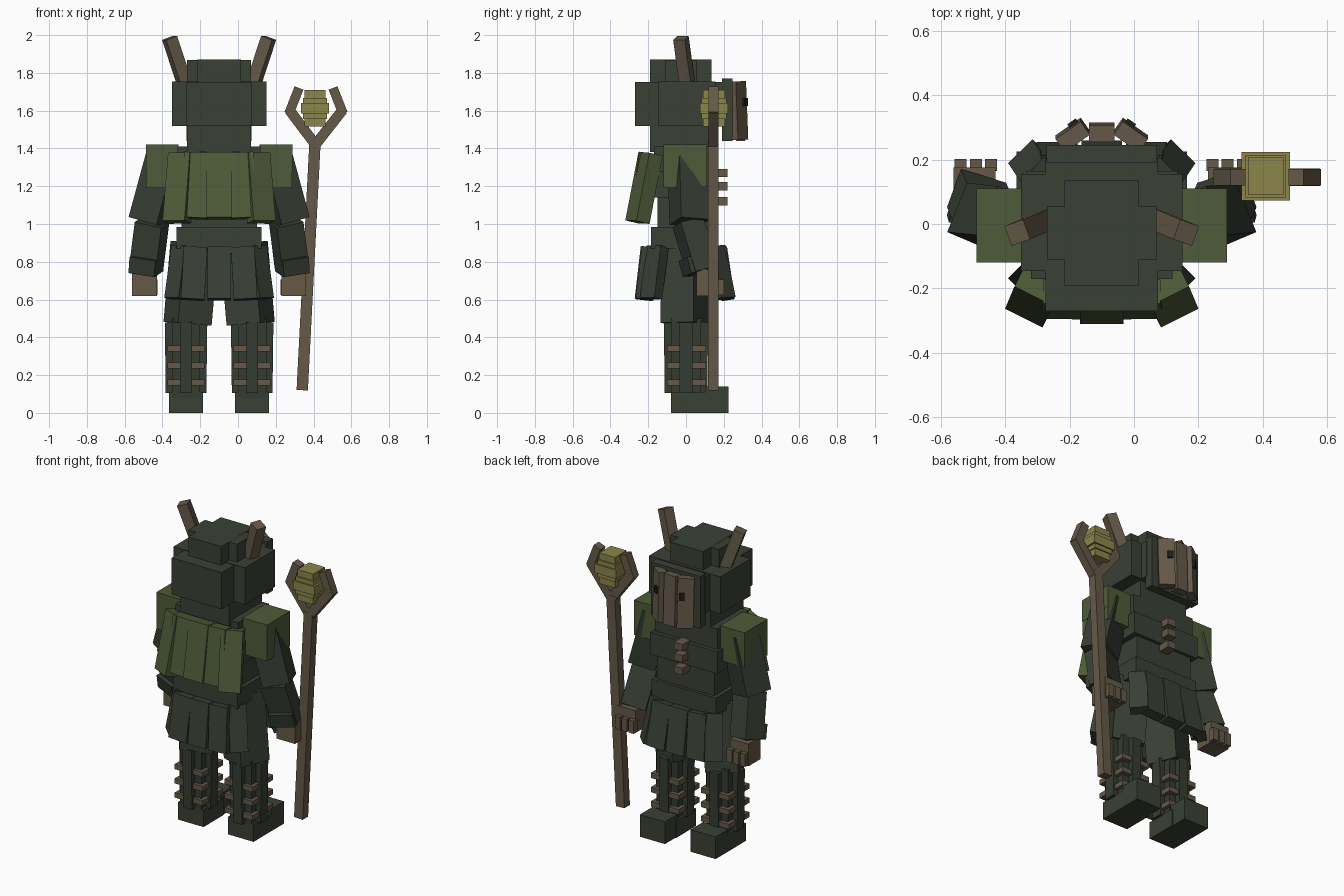
import bpy, math
from mathutils import Vector, Matrix, Euler

if "Cube" in bpy.data.objects:
    bpy.data.objects.remove(bpy.data.objects["Cube"])

CX = -0.1  # body centre line; the staff balances the other side


def material(name, rgb):
    m = bpy.data.materials.new(name)
    m.diffuse_color = (*rgb, 1)
    m.use_nodes = True
    m.node_tree.nodes["Principled BSDF"].inputs["Base Color"].default_value = m.diffuse_color
    return m


CLOTH = material("dark green cloth", (0.042, 0.052, 0.036))
DEEP = material("deep green cloth", (0.036, 0.045, 0.032))
MOSS = material("moss green", (0.078, 0.105, 0.040))
WOOD = material("brown wood", (0.130, 0.100, 0.066))
ORB = material("yellow orb", (0.260, 0.240, 0.070))
BLACK = material("dark eye", (0.012, 0.014, 0.011))

FACES = [(0, 3, 2, 1), (4, 5, 6, 7), (0, 1, 5, 4), (1, 2, 6, 5), (2, 3, 7, 6), (3, 0, 4, 7)]
CORNERS = [(-1, -1), (1, -1), (1, 1), (-1, 1)]


def box_at(name, matrix, size, mat):
    verts = [matrix @ Vector((x * size[0] / 2, y * size[1] / 2, z * size[2] / 2))
             for z in (-1, 1) for x, y in CORNERS]
    me = bpy.data.meshes.new(name)
    me.from_pydata(verts, [], FACES)
    me.materials.append(mat)
    ob = bpy.data.objects.new(name, me)
    bpy.context.collection.objects.link(ob)
    return ob


def span(name, x, y, z, mat):
    """Upright box from its ranges, x measured in world units."""
    c = [(a + b) / 2 for a, b in (x, y, z)]
    return box_at(name, Matrix.Translation(c), [b - a for a, b in (x, y, z)], mat)


def mid(name, half, y, z, mat):
    """Upright box centred on the body."""
    return span(name, (CX - half, CX + half), y, z, mat)


def side(name, s, u, y, z, mat):
    """Upright box on side s, u measured outward from the body centre."""
    return span(name, sorted((CX + s * u[0], CX + s * u[1])), y, z, mat)


def beam(name, p0, p1, w, d, mat, spin=0):
    """Box running from p0 to p1, with width w (x) and depth d (y)."""
    p0, p1 = Vector(p0), Vector(p1)
    v = (p1 - p0).normalized()
    yaw = Vector((math.cos(spin), math.sin(spin), 0))
    xa = (yaw - v * yaw.dot(v)).normalized()
    ya = v.cross(xa)
    m = Matrix((xa, ya, v)).transposed().to_4x4()
    m.translation = (p0 + p1) / 2
    return box_at(name, m, (w, d, (p1 - p0).length), mat)


# Hooded head
mid("hood_core", 0.175, (-0.27, 0.2), (1.52, 1.752), CLOTH)
mid("hood_sides", 0.25, (-0.145, 0.155), (1.52, 1.755), CLOTH)
mid("hood_crown", 0.115, (-0.19, 0.135), (1.74, 1.87), CLOTH)
mid("hood_crown_wide", 0.17, (-0.11, 0.055), (1.74, 1.869), CLOTH)
mid("hood_rim", 0.172, (0.19, 0.245), (1.44, 1.77), CLOTH)
mid("neck", 0.17, (-0.19, 0.14), (1.38, 1.53), CLOTH)

# Wooden mask with eyes
beam("mask_centre", (CX, 0.29, 1.44), (CX, 0.28, 1.755), 0.08, 0.05, WOOD)
for s in (-1, 1):
    a = -s * math.radians(35)
    beam("mask_plank", (CX + s * 0.09, 0.282, 1.445), (CX + s * 0.09, 0.27, 1.755), 0.095, 0.05, WOOD, a)
    box_at("mask_eye", Matrix.LocRotScale(Vector((CX + s * 0.085, 0.306, 1.645)), Euler((0, 0, a)), None),
           (0.032, 0.03, 0.042), BLACK)
    beam("horn", (CX + s * 0.185, 0.005, 1.75), (CX + s * 0.262, -0.027, 1.985),
         0.065, 0.065, WOOD, -s * math.radians(20))

# Torso
mid("upper_chest", 0.22, (-0.17, 0.14), (1.27, 1.41), CLOTH)
mid("chest", 0.235, (-0.2, 0.165), (1.14, 1.28), CLOTH)
mid("belly", 0.2, (-0.15, 0.145), (0.96, 1.16), CLOTH)
mid("waist", 0.225, (-0.185, 0.165), (0.87, 0.985), CLOTH)
for z in (1.12, 1.2, 1.27):
    mid("toggle", 0.03, (0.13, 0.22), (z - 0.022, z + 0.022), WOOD)

# Mossy cape on the back
for u in (-1, 0, 1):
    beam("cape_panel", (CX + u * 0.115, -0.21, 1.375), (CX + u * 0.13, -0.268 + 0.01 * abs(u), 1.03),
         0.135, 0.075 + 0.01 * (u == 0), MOSS)
for s in (-1, 1):
    beam("cape_corner", (CX + s * 0.195, -0.188, 1.37), (CX + s * 0.224, -0.257, 1.01),
         0.13, 0.08, MOSS, s * math.radians(27))

# Skirt panels, behind and in front
for f, top, low, d in ((-1, 0.19, 0.222, 0.09), (1, 0.18, 0.222, 0.065)):
    for u in (-1, 0, 1):
        beam("skirt_panel", (CX + u * 0.125, f * top, 0.875), (CX + u * 0.14, f * low, 0.60),
             0.125, d + 0.01 * (u == 0), CLOTH)
    for s in (-1, 1):
        beam("skirt_corner", (CX + s * 0.195, f * 0.15, 0.88), (CX + s * 0.232, f * (0.195 + 0.01 * f), 0.605),
             0.106, 0.06, CLOTH, -f * s * math.radians(45))

for s in (-1, 1):
    # Shoulder pad with a ragged hem
    side("shoulder_pad", s, (0.215, 0.388), (-0.12, 0.11), (1.28, 1.42), MOSS)
    for y0, y1, z in ((-0.12, -0.04, 1.19), (-0.04, 0.04, 1.25), (0.04, 0.11, 1.2)):
        side("pad_tatter", s, (0.22, 0.386), (y0, y1), (z, 1.3), MOSS)

    # Arm
    beam("upper_arm", (CX + s * 0.28, 0.01, 1.36), (CX + s * 0.375, 0.02, 1.01),
         0.165, 0.165, DEEP, s * math.radians(22))
    beam("forearm", (CX + s * 0.355, 0.01, 1.01), (CX + s * 0.388, 0.09, 0.75),
         0.15, 0.13, CLOTH, s * math.radians(20))
    beam("cuff", (CX + s * 0.382, 0.05, 0.83), (CX + s * 0.388, 0.072, 0.745),
         0.145, 0.145, DEEP, s * math.radians(20))

    # Hand with three fingers
    side("hand", s, (0.33, 0.46), (0.055, 0.175), (0.62, 0.76), WOOD)
    for i in range(3):
        u = 0.325 + i * 0.047
        side("finger", s, (u, u + 0.037), (0.165, 0.202), (0.625, 0.705), WOOD)

    # Leg
    beam("thigh", (CX + s * 0.13, -0.005, 0.9), (CX + s * 0.167, -0.008, 0.472),
         0.195, 0.19, CLOTH, -s * math.radians(24))
    side("shin", s, (0.1, 0.25), (-0.08, 0.08), (0.08, 0.5), DEEP)
    for z in (0.16, 0.25, 0.34):
        side("shin_band", s, (0.077, 0.273), (-0.1, 0.105), (z - 0.016, z + 0.016), WOOD)
    for dx, dy in ((1, 0), (-1, 0), (0, 1), (0, -1)):
        c = Vector((CX + s * 0.175 + dx * 0.085, dy * 0.09, 0))
        beam("shin_splint", c + Vector((0, 0, 0.105)), c + Vector((dx * 0.005, dy * 0.005, 0.48)),
             0.045 if dx else 0.062, 0.045 if dy else 0.07, DEEP)

    # Boot
    side("boot_heel", s, (0.085, 0.265), (-0.08, 0.12), (0, 0.11), CLOTH)
    side("boot_toe", s, (0.09, 0.265), (0.1, 0.225), (0, 0.14), CLOTH)

# Forked staff with an orb
SY = 0.145
beam("staff_shaft", (0.34, SY, 0.12), (0.408, SY, 1.44), 0.06, 0.055, WOOD)
for s in (-1, 1):
    beam("staff_fork", (0.41, SY, 1.42), (0.413 + s * 0.142, SY, 1.605), 0.055, 0.053, WOOD)
    beam("staff_tip", (0.413 + s * 0.143, SY, 1.585), (0.413 + s * 0.09, SY, 1.72), 0.05, 0.052, WOOD)
for hx, hy, hz in ((0.075, 0.075, 0.028), (0.063, 0.066, 0.055), (0.055, 0.058, 0.097)):
    box_at("orb", Matrix.Translation((0.408, 0.148, 1.612)), (2 * hx, 2 * hy, 2 * hz), ORB)
